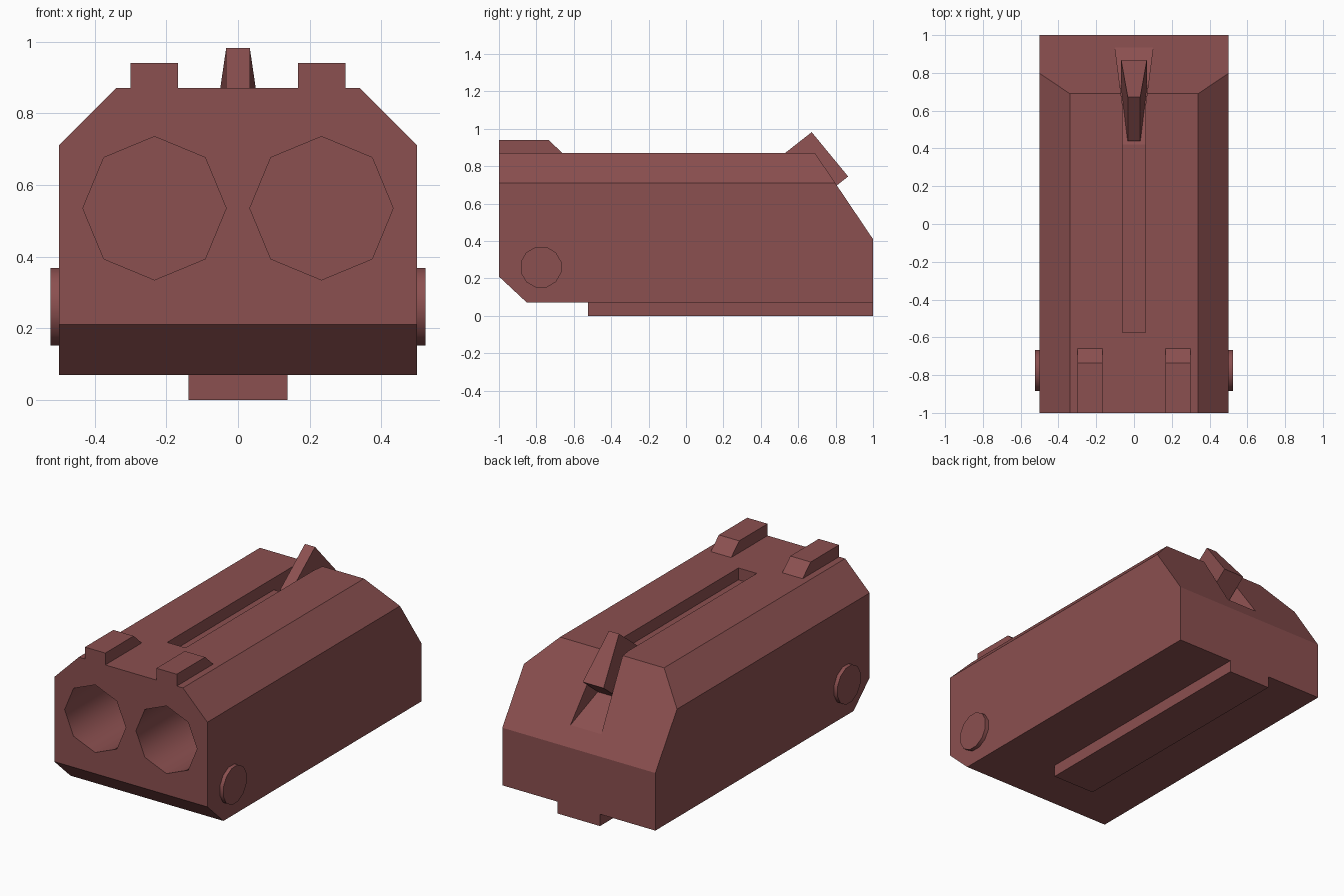
import bpy, bmesh, math
from mathutils import Matrix, Vector

if "Cube" in bpy.data.objects:
    bpy.data.objects.remove(bpy.data.objects["Cube"])

mat = bpy.data.materials.new("dull_red")
mat.diffuse_color = (0.26, 0.08, 0.08, 1)
mat.use_nodes = True
mat.node_tree.nodes["Principled BSDF"].inputs["Base Color"].default_value = mat.diffuse_color


def finish(bm, name):
    bmesh.ops.recalc_face_normals(bm, faces=bm.faces)
    mesh = bpy.data.meshes.new(name)
    bm.to_mesh(mesh)
    bm.free()
    ob = bpy.data.objects.new(name, mesh)
    bpy.context.collection.objects.link(ob)
    mesh.materials.append(mat)
    return ob


def loft(name, ring_a, ring_b):
    """Closed solid between two matching rings of points."""
    bm = bmesh.new()
    a = [bm.verts.new(p) for p in ring_a]
    b = [bm.verts.new(p) for p in ring_b]
    n = len(a)
    bm.faces.new(a)
    bm.faces.new(b[::-1])
    for i in range(n):
        bm.faces.new((a[i], b[i], b[(i + 1) % n], a[(i + 1) % n]))
    return finish(bm, name)


def side_prism(name, profile, x0, x1):
    """Extrude a (y, z) profile across x."""
    return loft(name, [(x0, y, z) for y, z in profile],
                [(x1, y, z) for y, z in profile])


def cylinder(name, sides, r, depth, centre, axis, turn=0.0):
    bm = bmesh.new()
    bmesh.ops.create_cone(bm, cap_ends=True, segments=sides, radius1=r,
                          radius2=r, depth=depth)
    rot = Vector((0, 0, 1)).rotation_difference(Vector(axis)).to_matrix().to_4x4()
    bm.transform(Matrix.Translation(centre) @ rot @ Matrix.Rotation(turn, 4, 'Z'))
    for f in bm.faces:
        f.smooth = len(f.verts) == 4
    return finish(bm, name)


def cut(ob, cutter):
    cutter.hide_render = True
    mod = ob.modifiers.new("cut", 'BOOLEAN')
    mod.operation = 'DIFFERENCE'
    mod.solver = 'EXACT'
    mod.object = cutter
    bpy.context.view_layer.objects.active = ob
    bpy.ops.object.modifier_apply(modifier=mod.name)
    bpy.data.objects.remove(cutter)


# Body: chamfered cross-section, with bevelled front underside and sloped back
section = [(-0.5, 0.07), (0.5, 0.07), (0.5, 0.71), (0.34, 0.87),
           (-0.34, 0.87), (-0.5, 0.71)]
body = loft("body", [(x, -1, z) for x, z in section],
            [(x, 1, z) for x, z in section])
bm = bmesh.new()
bm.from_mesh(body.data)
for co, no in (((0, 1, 0.41), (0, 0.46, 0.31)), ((0, -1, 0.21), (0, -0.14, -0.15))):
    res = bmesh.ops.bisect_plane(bm, geom=bm.verts[:] + bm.edges[:] + bm.faces[:],
                                 plane_co=co, plane_no=no, clear_outer=True)
    bmesh.ops.holes_fill(bm, edges=[e for e in bm.edges if e.is_boundary])
bmesh.ops.recalc_face_normals(bm, faces=bm.faces)
bm.to_mesh(body.data)
bm.free()

# Twin octagonal bores
BORE_X, BORE_Z, BORE_R, BORE_END = 0.233, 0.535, 0.2, 0.0
for s in (-1, 1):
    length = BORE_END + 1.1
    cut(body, cylinder("bore_cutter", 8, BORE_R, length,
                       (s * BORE_X, BORE_END - length / 2, BORE_Z), (0, 1, 0)))

# Top slot, and the flared recess behind it
cut(body, side_prism("slot_cutter", [(-0.575, 0.8), (0.65, 0.8), (0.65, 1), (-0.575, 1)],
                     -0.06, 0.06))
stations = [(0.42, 0.80, 0.06), (0.62, 0.686, 0.06), (0.93, 0.51, 0.1), (1.01, 0.465, 0.11)]
bm = bmesh.new()
rings = [[bm.verts.new(p) for p in ((-w, y, z), (w, y, z), (w, y, 1.1), (-w, y, 1.1))]
         for y, z, w in stations]
bm.faces.new(rings[0])
bm.faces.new(rings[-1])
for a, b in zip(rings, rings[1:]):
    for i in range(4):
        j = (i + 1) % 4
        bm.faces.new((a[i], a[j], b[j], b[i]))
cut(body, finish(bm, "recess_cutter"))

# Smooth shading only on the bore walls
for p in body.data.polygons:
    c = p.center
    near = min(math.hypot(c.x - s * BORE_X, c.z - BORE_Z) for s in (-1, 1))
    p.use_smooth = abs(p.normal.y) < 0.1 and 0.17 < near < 0.2 and -1 < c.y < BORE_END

# Tilted hammer, wider toward its lower back edge
hammer = [(0.44, 0.80, 0.033), (0.672, 0.982, 0.033),
          (0.867, 0.745, 0.068), (0.635, 0.563, 0.068)]
loft("hammer", [(-w, y, z) for y, z, w in hammer], [(w, y, z) for y, z, w in hammer])

# Bottom rail
side_prism("bottom_rail", [(-0.525, 0), (1, 0), (1, 0.07), (-0.525, 0.07)], -0.138, 0.138)

# Paired front sights and side pivot pins
for s, side in ((-1, "left"), (1, "right")):
    side_prism("sight_" + side, [(-1, 0.87), (-0.66, 0.87), (-0.735, 0.94), (-1, 0.94)],
               s * 0.167, s * 0.3)
    cylinder("pivot_pin_" + side, 12, 0.112, 0.06, (s * 0.493, -0.775, 0.26),
             (1, 0, 0), math.radians(15))
